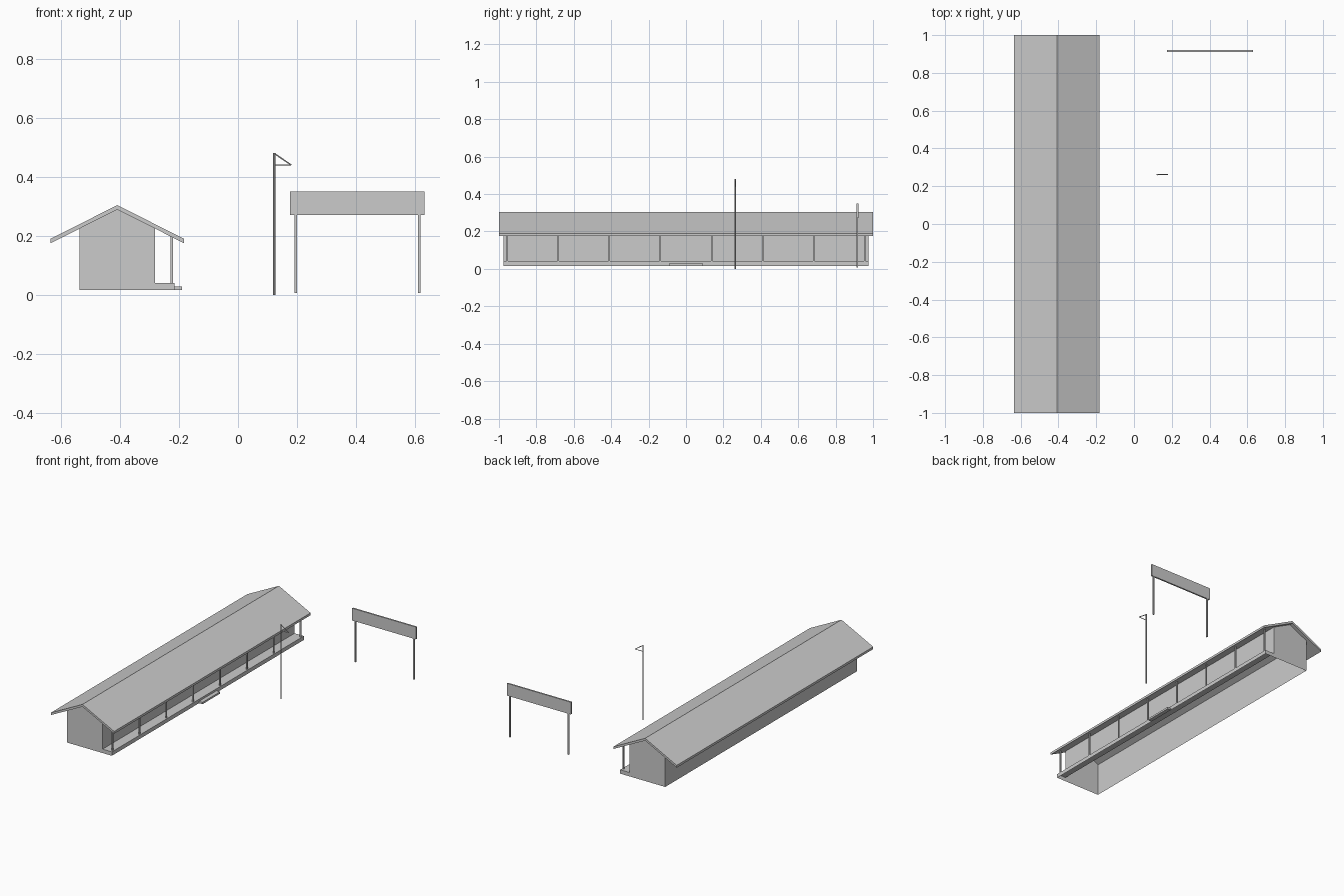
import bpy, bmesh, math
from mathutils import Vector

if "Cube" in bpy.data.objects:
    bpy.data.objects.remove(bpy.data.objects["Cube"])


def finish(name, bm):
    bmesh.ops.recalc_face_normals(bm, faces=bm.faces)
    mesh = bpy.data.meshes.new(name)
    bm.to_mesh(mesh)
    bm.free()
    obj = bpy.data.objects.new(name, mesh)
    bpy.context.collection.objects.link(obj)
    return obj


def box(name, x0, x1, y0, y1, z0, z1):
    bm = bmesh.new()
    bmesh.ops.create_cube(bm, size=1)
    for v in bm.verts:
        v.co = Vector((x0 + (v.co.x + .5) * (x1 - x0),
                       y0 + (v.co.y + .5) * (y1 - y0),
                       z0 + (v.co.z + .5) * (z1 - z0)))
    return finish(name, bm)


def post(name, x, y, z0, z1, w):
    return box(name, x - w / 2, x + w / 2, y - w / 2, y + w / 2, z0, z1)


def extrude_profile(name, pts, y0, y1, open_edges=()):
    """Extrude an x-z profile along y, leaving out the sides in open_edges."""
    bm = bmesh.new()
    a = [bm.verts.new((x, y0, z)) for x, z in pts]
    b = [bm.verts.new((x, y1, z)) for x, z in pts]
    bm.faces.new(a)
    bm.faces.new(b[::-1])
    n = len(pts)
    for i in range(n):
        if i not in open_edges:
            j = (i + 1) % n
            bm.faces.new((a[i], b[i], b[j], a[j]))
    return finish(name, bm)


def rod(name, p, q, r, sides=8):
    p, q = Vector(p), Vector(q)
    bm = bmesh.new()
    bmesh.ops.create_cone(bm, cap_ends=True, segments=sides,
                          radius1=r, radius2=r, depth=(q - p).length)
    rot = (q - p).to_track_quat('Z', 'Y')
    for v in bm.verts:
        v.co = rot @ v.co + (p + q) / 2
    return finish(name, bm)


# Hollow walls with the veranda floor in one profile, open underneath and at the top
extrude_profile("walls_and_veranda",
                [(-.536, .016), (-.215, .016), (-.215, .041), (-.281, .041),
                 (-.281, .226), (-.4085, .29), (-.536, .226)],
                -.977, .977, open_edges=(0, 4, 5))

# Gabled roof sheet
extrude_profile("roof",
                [(-.634, .19), (-.4085, .304), (-.183, .19),
                 (-.183, .175), (-.4085, .289), (-.634, .175)], -1, 1)

# Veranda posts
for i in range(8):
    post(f"veranda_post_{i + 1}", -.224, -.957 + i * 1.914 / 7, .041, .197, .008)

# Entrance step
box("entrance_step", -.215, -.19, -.09, .09, .016, .028)

# Flagpole with an open triangular pennant frame
FY = .262
rod("flagpole", (.123, FY, 0), (.123, FY, .481), .004)
corners = [(.124, FY, .478), (.18, FY, .44), (.124, FY, .44)]
for i in range(3):
    if i < 2:
        rod(f"pennant_bar_{i + 1}", corners[i], corners[i + 1], .0022, 6)

# Entrance gate: two posts and a blank board
box("gate_board", .176, .631, .911, .921, .271, .35)
for side, x in (("left", .195), ("right", .614)):
    post(f"gate_post_{side}", x, .916, .007, .272, .008)
